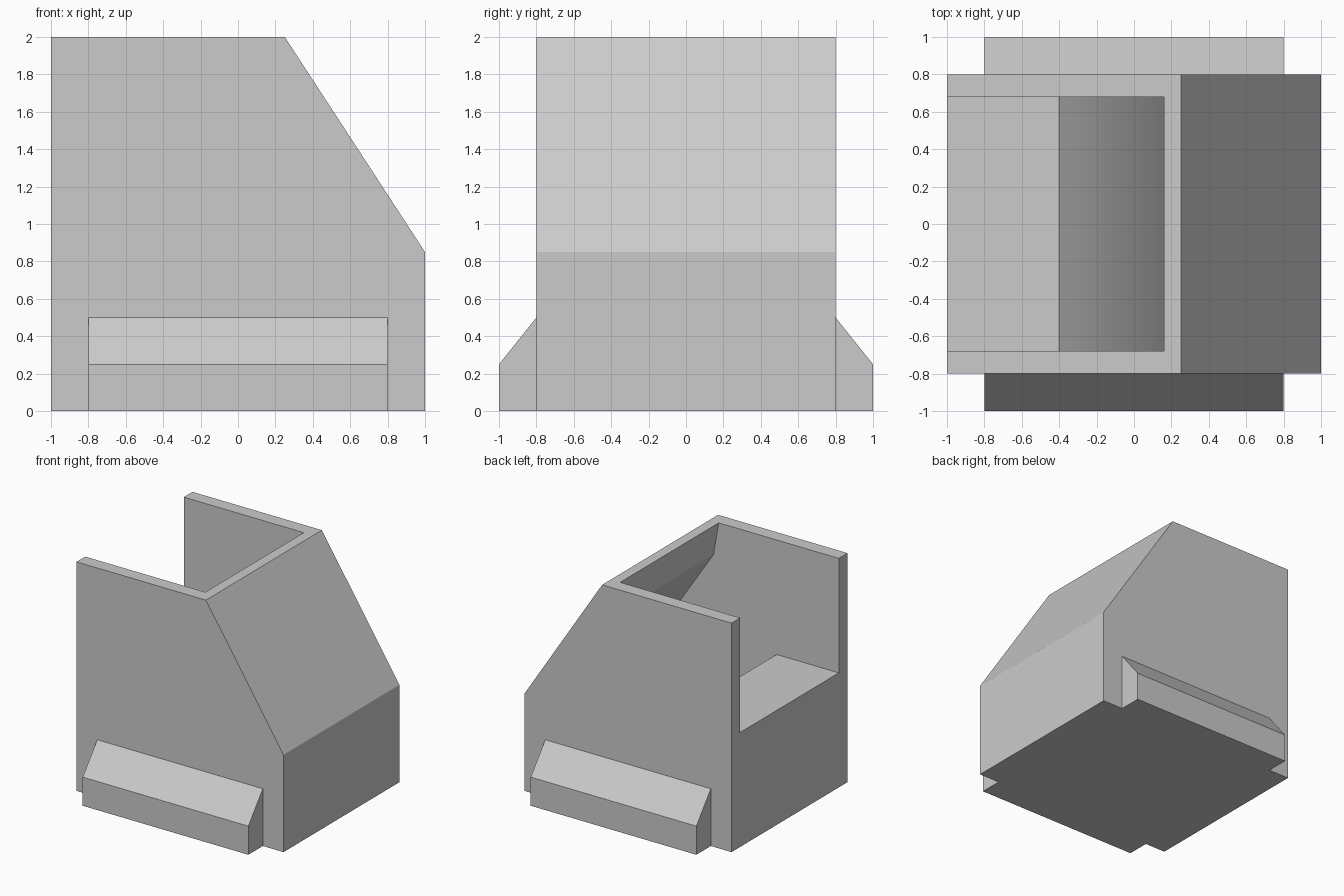
import bpy
import bmesh
import math

cube = bpy.data.objects.get("Cube")
if cube:
    bpy.data.objects.remove(cube, do_unlink=True)

# One plain grey for everything
grey = bpy.data.materials.new("light_grey")
GREY = (0.6, 0.6, 0.6, 1.0)
grey.diffuse_color = GREY
grey.use_nodes = True
grey.node_tree.nodes["Principled BSDF"].inputs["Base Color"].default_value = GREY


def prism(name, outline, start, end, along):
    """Extrude a closed 2D outline; along(u, v, t) places each point."""
    bm = bmesh.new()
    bottom = bm.faces.new([bm.verts.new(along(u, v, start)) for u, v in outline])
    top = bmesh.ops.extrude_face_region(bm, geom=[bottom])["geom"]
    for vert, (u, v) in zip([g for g in top if isinstance(g, bmesh.types.BMFace)][0].verts, outline):
        vert.co = along(u, v, end)
    bmesh.ops.recalc_face_normals(bm, faces=bm.faces)
    mesh = bpy.data.meshes.new(name)
    bm.to_mesh(mesh)
    bm.free()
    mesh.materials.append(grey)
    obj = bpy.data.objects.new(name, mesh)
    bpy.context.collection.objects.link(obj)
    return obj


def across_y(u, v, t):
    return (u, t, v)


def across_x(u, v, t):
    return (t, u, v)


# Housing with a sloped side
body = prism("housing", [(-1, 0), (1, 0), (1, 0.85), (0.25, 2), (-1, 2)], -0.8, 0.8, across_y)

# Hollow: open on top and one side, with a curved chute dropping under the slope
RADIUS = 3.0
chute = []
for i in range(17):
    a = math.radians(40 + (60 - 40) * i / 16)
    chute.append((-0.4 + RADIUS * (math.sin(a) - math.sin(math.radians(40))),
                  1.0 - RADIUS * (math.cos(math.radians(40)) - math.cos(a))))
hollow_outline = [(-1.2, 2.2), (-1.2, 1.0)] + chute + [
    (0.42, 0.12), (0.8, 0.12), (0.8, 0.82), (0.21, 1.71), (0.16, 2.0), (0.16, 2.2)]
hollow = prism("hollow_cutter", hollow_outline, -0.68, 0.68, across_y)
hollow.hide_render = True

cut = body.modifiers.new("hollow", "BOOLEAN")
cut.operation = "DIFFERENCE"
cut.solver = "EXACT"
cut.object = hollow
bpy.ops.object.select_all(action="DESELECT")
bpy.context.view_layer.objects.active = body
body.select_set(True)
bpy.ops.object.modifier_apply(modifier=cut.name)
bpy.data.objects.remove(hollow, do_unlink=True)
bpy.ops.object.shade_smooth_by_angle(angle=math.radians(20))

# Bevelled ledges on front and back
for name, s in (("front_ledge", -1), ("back_ledge", 1)):
    prism(name, [(0.8 * s, 0), (1.0 * s, 0), (1.0 * s, 0.25), (0.8 * s, 0.5)], -0.8, 0.8, across_x)
